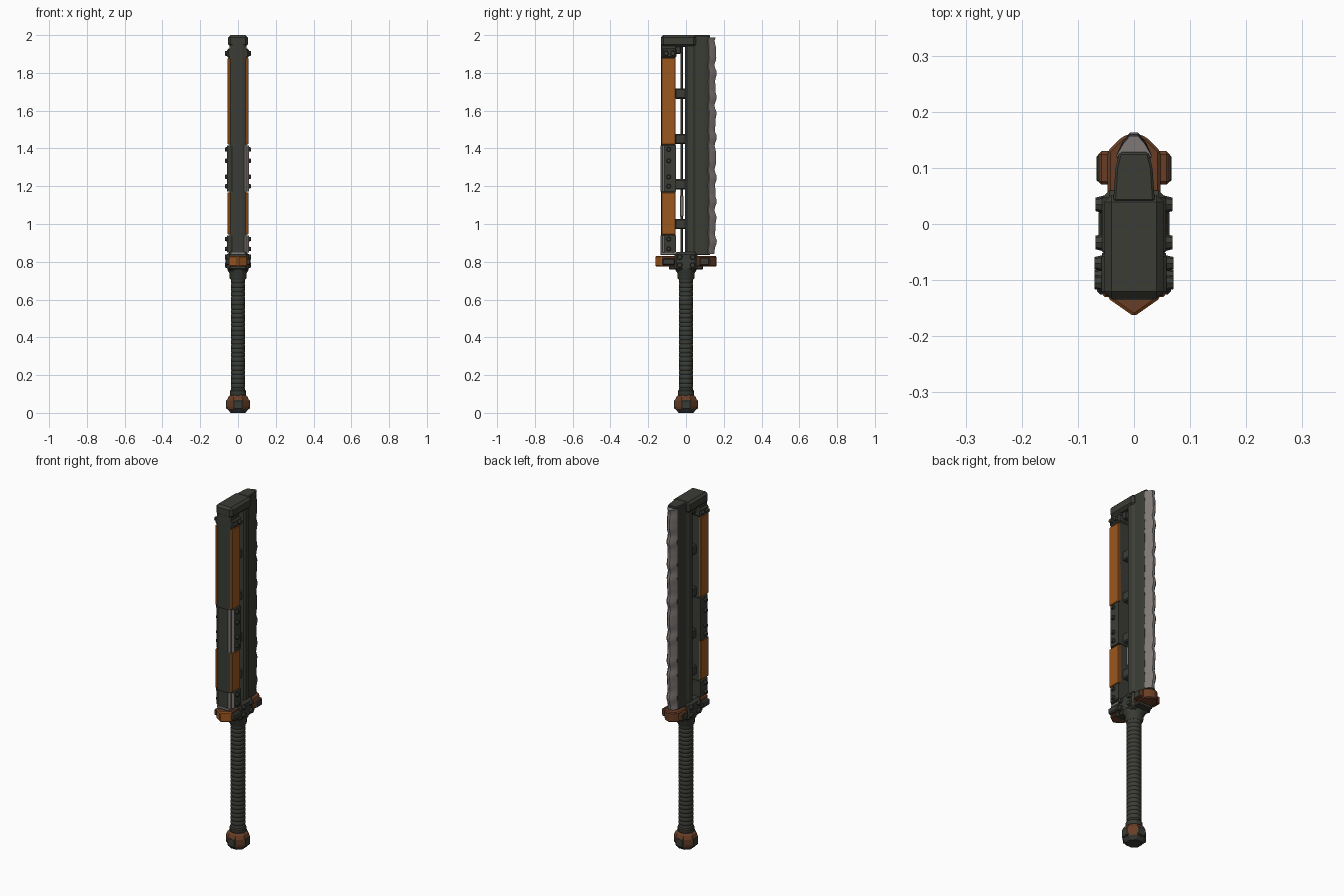
import bpy, bmesh, math
from mathutils import Matrix, Vector

cube = bpy.data.objects.get("Cube")
if cube:
    bpy.data.objects.remove(cube, do_unlink=True)


def material(name, rgb):
    m = bpy.data.materials.new(name)
    m.use_nodes = True
    m.diffuse_color = (*rgb, 1)
    bsdf = m.node_tree.nodes["Principled BSDF"]
    bsdf.inputs["Base Color"].default_value = (*rgb, 1)
    bsdf.inputs["Roughness"].default_value = 0.7
    return m


DARK = material("dark olive metal", (0.043, 0.046, 0.036))
ORANGE = material("orange paint", (0.33, 0.095, 0.014))
RUST = material("rusty brown", (0.14, 0.048, 0.02))
STEEL = material("worn steel", (0.21, 0.19, 0.18))


def finish(name, bm, mats, bevel=0.0, rule=None, smooth=False):
    bmesh.ops.recalc_face_normals(bm, faces=bm.faces)
    if bevel:
        bmesh.ops.bevel(bm, geom=list(bm.edges), offset=bevel, segments=1,
                        affect='EDGES', clamp_overlap=True)
    bm.normal_update()
    if rule:
        for f in bm.faces:
            f.material_index = rule(f)
    me = bpy.data.meshes.new(name)
    bm.to_mesh(me)
    bm.free()
    ob = bpy.data.objects.new(name, me)
    bpy.context.collection.objects.link(ob)
    for m in mats:
        me.materials.append(m)
    if smooth:
        bpy.ops.object.select_all(action='DESELECT')
        ob.select_set(True)
        bpy.context.view_layer.objects.active = ob
        bpy.ops.object.shade_smooth_by_angle(angle=math.radians(40))
    return ob


def box(name, x, y, z, mat, bevel=0.004):
    """Bevelled block given by its ranges on each axis."""
    bm = bmesh.new()
    size = [r[1] - r[0] for r in (x, y, z)]
    mid = [(r[1] + r[0]) / 2 for r in (x, y, z)]
    bmesh.ops.create_cube(bm, size=1, matrix=Matrix.Translation(mid) @ Matrix.Diagonal((*size, 1)))
    return finish(name, bm, [mat], bevel)


def loft(name, rings, mats, bevel=0.0, rule=None, smooth=False):
    """Skin closed rings of points and cap both ends."""
    bm = bmesh.new()
    vs = [[bm.verts.new(p) for p in r] for r in rings]
    n = len(vs[0])
    for a, b in zip(vs, vs[1:]):
        for i in range(n):
            bm.faces.new((a[i], a[(i + 1) % n], b[(i + 1) % n], b[i]))
    bm.faces.new(vs[0][::-1])
    bm.faces.new(vs[-1])
    return finish(name, bm, mats, bevel, rule, smooth)


def column(name, half, z, mats, bevel=0.0, rule=None):
    """Extrude a plan outline, given as its +x half, along z."""
    pts = half + [(-x, y) for x, y in reversed(half) if x > 0]
    return loft(name, [[(x, y, h) for x, y in pts] for h in z], mats, bevel, rule)


def lathe(name, profile, sides, mats, rule=None, smooth=True):
    off = math.pi / sides
    rings = [[(r * math.cos(off + math.tau * i / sides), r * math.sin(off + math.tau * i / sides), z)
              for i in range(sides)] for r, z in profile]
    return loft(name, rings, mats, 0, rule, smooth)


def bolt_pair(name, y, z, out, r=0.013, depth=0.016):
    """Hexagonal bolt heads on both flat sides."""
    for s, side in ((1, "left"), (-1, "right")):
        bm = bmesh.new()
        mx = Matrix.Translation((s * (out - depth / 2), y, z)) @ Matrix.Rotation(s * math.pi / 2, 4, 'Y')
        bmesh.ops.create_cone(bm, cap_ends=True, segments=8, radius1=r, radius2=r * 0.75,
                              depth=depth, matrix=mx)
        finish(f"{name}_{side}", bm, [DARK])


# Pommel with dark plates on four sides
lathe("pommel", [(0.042, 0), (0.06, 0.02), (0.064, 0.035), (0.064, 0.065), (0.055, 0.085), (0.042, 0.095)],
      8, [DARK, RUST], lambda f: int(f.calc_center_median().z > 0.015), smooth=False)
for s in (-1, 1):
    side = "left" if s > 0 else "right"
    end = "back" if s > 0 else "front"
    box(f"pommel_plate_{side}", sorted((s * 0.05, s * 0.063)), (-0.024, 0.024), (0.02, 0.068), DARK)
    box(f"pommel_plate_{end}", (-0.024, 0.024), sorted((s * 0.05, s * 0.063)), (0.02, 0.068), DARK)
lathe("pommel_collar", [(0.04, 0.09), (0.044, 0.095), (0.044, 0.115), (0.038, 0.122)], 16, [DARK])

# Wrapped grip
turns = 26
grip = []
for i in range(turns):
    z = 0.11 + 0.6 * i / turns
    grip += [(0.036, z), (0.039, z + 0.005), (0.039, z + 0.018)]
lathe("grip", grip, 16, [DARK])
lathe("grip_collar", [(0.04, 0.705), (0.047, 0.715), (0.047, 0.74), (0.058, 0.755), (0.058, 0.77)], 12, [DARK])

# Cross guard with pointed ends
column("guard_bar", [(0, -0.165), (0.047, -0.132), (0.047, 0.13), (0.022, 0.155), (0, 0.163)],
       (0.775, 0.83), [ORANGE, RUST], 0.005,
       lambda f: int(f.calc_center_median().y > -0.125))
box("guard_center", (-0.057, 0.057), (-0.062, 0.06), (0.752, 0.852), DARK, 0.013)
for s, side in ((1, "left"), (-1, "right")):
    box(f"guard_back_lug_{side}", sorted((s * 0.035, s * 0.064)), (0.07, 0.13), (0.78, 0.823), RUST, 0.006)
    box(f"guard_back_plate_{side}", sorted((s * 0.06, s * 0.067)), (0.076, 0.122), (0.784, 0.819), DARK, 0.002)
    box(f"guard_front_lug_{side}", sorted((s * 0.035, s * 0.066)), (-0.126, -0.058), (0.783, 0.818), DARK, 0.006)
for y in (-0.033, 0.035):
    for z in (0.782, 0.825):
        bolt_pair("guard_bolt", y, z, 0.069, 0.016)
box("guard_foot", (-0.045, 0.045), (-0.09, 0.09), (0.76, 0.78), DARK)

# Spine: dark core, painted side panels, bolted clamps
column("spine", [(0.025, -0.132), (0.045, -0.126), (0.045, -0.056)], (0.85, 1.95), [DARK])
for name, z in (("upper", (1.42, 1.878)), ("lower", (0.945, 1.168))):
    for s, side in ((1, "left"), (-1, "right")):
        box(f"{name}_panel_{side}", sorted((s * 0.04, s * 0.055)), (-0.13, -0.056), z, ORANGE, 0.003)


def worn(f):
    # scraped bare chamfer at the front left corner
    return int(f.normal.x > 0.3 and f.normal.y < -0.3)


for name, z in (("middle_clamp", (1.172, 1.415)), ("lower_clamp", (0.85, 0.94))):
    column(name, [(0.032, -0.135), (0.057, -0.115), (0.057, -0.052)], z, [DARK, STEEL], 0.0, worn)
for z in (1.395, 1.335, 1.25, 1.2, 0.92, 0.868):
    bolt_pair("clamp_bolt", -0.092, z, 0.07)
box("lower_clamp_rim", (-0.04, 0.04), (-0.135, -0.06), (0.835, 0.852), STEEL, 0.003)

# Top cap and its bracket
box("top_cap", (-0.053, 0.053), (-0.133, 0.052), (1.938, 2.0), DARK, 0.013)
box("top_bracket", (-0.058, 0.058), (-0.128, -0.05), (1.88, 1.928), DARK, 0.008)
for y in (-0.105, -0.07):
    bolt_pair("bracket_bolt", y, 1.903, 0.07, 0.015)
box("cap_brace", (-0.03, 0.03), (-0.058, -0.028), (1.9, 1.95), DARK)

# Open frame between spine and blade
box("frame_rod", (-0.018, 0.018), (-0.03, -0.016), (0.84, 1.95), DARK, 0.003)
for z in (1.0, 1.21, 1.45, 1.69):
    box("frame_rung", (-0.028, 0.028), (-0.06, 0.012), (z - 0.027, z + 0.027), DARK, 0.006)
box("rod_sleeve", (0.012, 0.024), (-0.033, -0.014), (1.04, 1.15), STEEL, 0.003)

# Blade body with thick back, tapering to the edge
column("blade_back", [(0.037, -0.004), (0.045, 0.006), (0.045, 0.036), (0.036, 0.05)], (0.84, 1.99), [DARK])
column("blade_body", [(0.037, 0.04), (0.033, 0.1), (0.026, 0.128)], (0.835, 2.0), [DARK], 0.004)

# Chipped cutting edge, its depth wandering along the length
rings = []
steps = 64
for i in range(steps + 1):
    z = 0.84 + 1.148 * i / steps
    wave = 0.004 * math.sin(z * 57) + 0.003 * math.sin(z * 91 + 1)
    tip = 0.157 + wave - (0.008 if i == 0 else 0)
    inner = 0.122 + 0.4 * wave
    rings.append([(0.02, 0.105, z), (0.031, inner, z), (0.02, 0.142 + wave, z), (0.007, tip, z),
                  (-0.007, tip, z), (-0.02, 0.142 + wave, z), (-0.031, inner, z), (-0.02, 0.105, z)])
loft("cutting_edge", rings, [STEEL], smooth=True)
